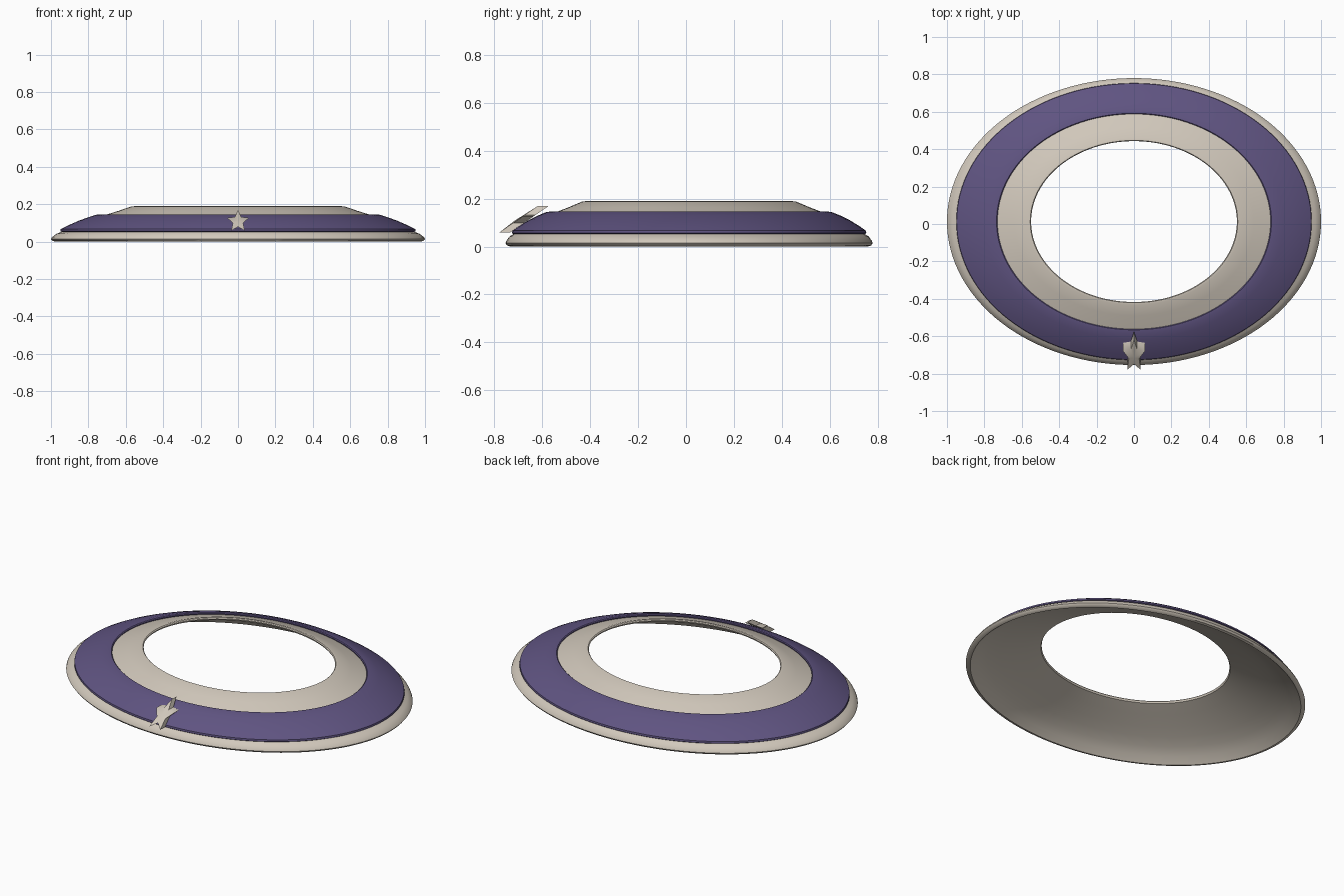
import bpy, bmesh, math

old = bpy.data.objects.get("Cube")
if old:
    bpy.data.objects.remove(old, do_unlink=True)

SEGMENTS = 128
CENTRE_Y = 0.013


def material(name, rgb):
    m = bpy.data.materials.new(name)
    m.use_nodes = True
    m.diffuse_color = (*rgb, 1)
    m.node_tree.nodes["Principled BSDF"].inputs["Base Color"].default_value = (*rgb, 1)
    return m


def finish(name, bm, mat, angle):
    bmesh.ops.recalc_face_normals(bm, faces=bm.faces[:])
    mesh = bpy.data.meshes.new(name)
    bm.to_mesh(mesh)
    bm.free()
    mesh.materials.append(mat)
    obj = bpy.data.objects.new(name, mesh)
    bpy.context.collection.objects.link(obj)
    bpy.ops.object.select_all(action="DESELECT")
    obj.select_set(True)
    bpy.context.view_layer.objects.active = obj
    bpy.ops.object.shade_smooth_by_angle(angle=math.radians(angle))
    return obj


def oval_ring(name, profile, mat):
    """Sweep a closed (x radius, y radius, z) profile round an oval."""
    bm = bmesh.new()
    loops = []
    for rx, ry, z in profile:
        turns = [2 * math.pi * i / SEGMENTS for i in range(SEGMENTS)]
        loops.append([bm.verts.new((rx * math.cos(a), CENTRE_Y + ry * math.sin(a), z))
                      for a in turns])
    for k, lower in enumerate(loops):
        upper = loops[(k + 1) % len(loops)]
        for i in range(SEGMENTS):
            j = (i + 1) % SEGMENTS
            bm.faces.new((lower[i], lower[j], upper[j], upper[i]))
    return finish(name, bm, mat, 40)


cream = material("warm cream", (0.64, 0.58, 0.50))
purple = material("muted purple", (0.115, 0.088, 0.22))

# Thin domed shell with a rolled outer rim and an open middle
oval_ring("cream_shell", [
    (0.975, 0.745, 0.0), (0.992, 0.76, 0.004), (1.0, 0.767, 0.014),
    (0.995, 0.763, 0.024), (0.97, 0.75, 0.042), (0.94, 0.73, 0.054),
    (0.87, 0.68, 0.085), (0.80, 0.63, 0.11), (0.73, 0.575, 0.136),
    (0.64, 0.503, 0.164), (0.57, 0.446, 0.188), (0.555, 0.434, 0.189),
    (0.55, 0.43, 0.184), (0.555, 0.434, 0.174), (0.64, 0.50, 0.145),
    (0.73, 0.57, 0.116), (0.80, 0.625, 0.09), (0.87, 0.675, 0.064),
    (0.93, 0.715, 0.033)], cream)

# Raised coloured band round the shell
oval_ring("purple_band", [
    (0.94, 0.732, 0.05), (0.95, 0.74, 0.056), (0.948, 0.738, 0.066),
    (0.91, 0.71, 0.086), (0.85, 0.667, 0.112), (0.80, 0.63, 0.13),
    (0.76, 0.598, 0.143), (0.735, 0.579, 0.146), (0.73, 0.575, 0.142),
    (0.735, 0.577, 0.13), (0.85, 0.662, 0.09)], purple)

# Slanted star badge at the front
bm = bmesh.new()
faces = []
for depth, bulge in ((0.0, -0.008), (0.045, 0.0)):
    ring = []
    for i in range(10):
        r = 0.061 if i % 2 == 0 else 0.029
        a = math.pi / 2 + i * math.pi / 5
        x, z = r * math.cos(a), 0.108 + r * math.sin(a)
        ring.append(bm.verts.new((x, -0.78 + depth + (z - 0.058) * 1.45, z)))
    middle = bm.verts.new((0, -0.78 + depth + bulge + 0.05 * 1.45, 0.108))
    for i in range(10):
        bm.faces.new((ring[i], ring[(i + 1) % 10], middle))
    faces.append(ring)
for i in range(10):
    j = (i + 1) % 10
    bm.faces.new((faces[0][i], faces[0][j], faces[1][j], faces[1][i]))
finish("star_badge", bm, cream, 30)
